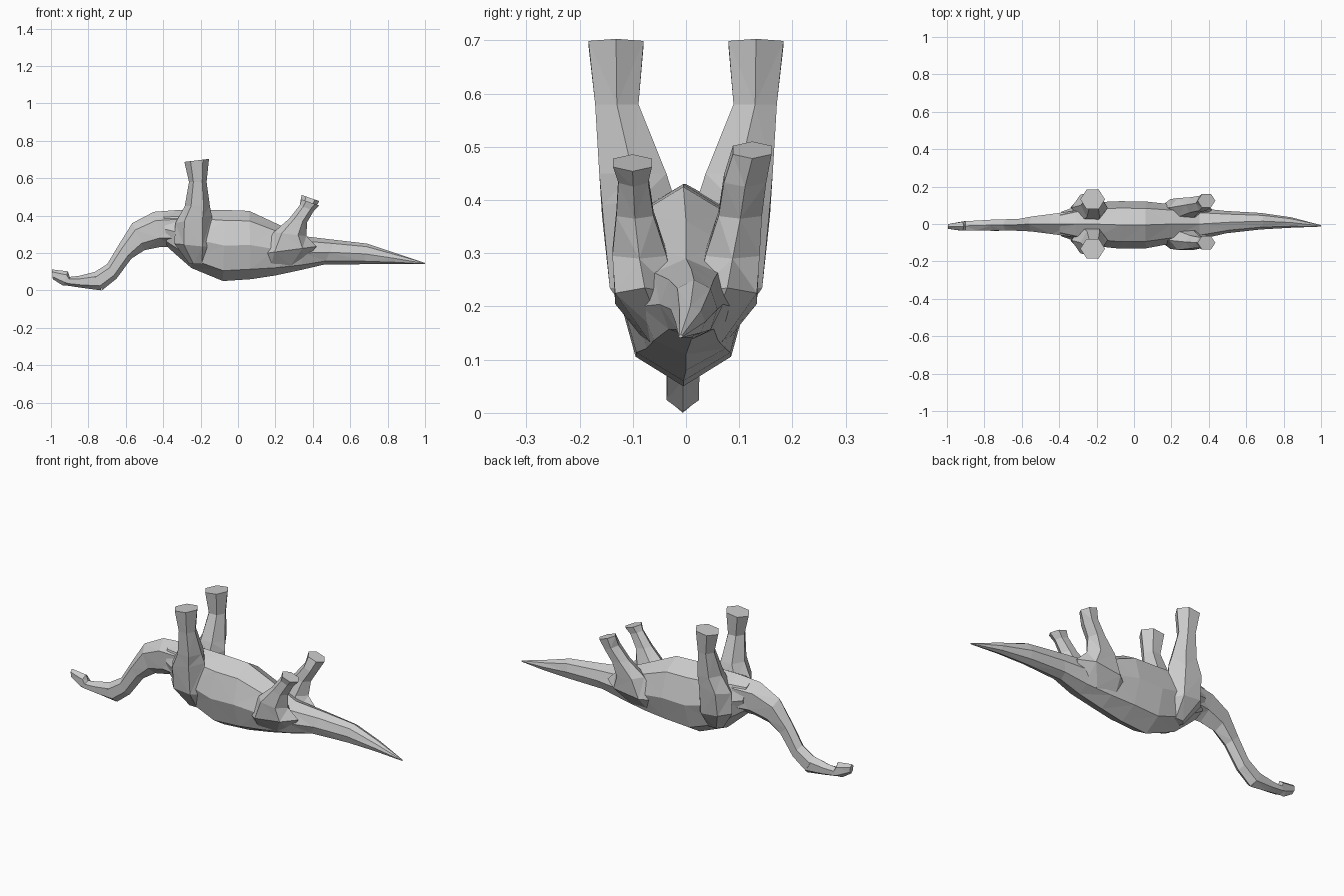
import bpy, bmesh, math
from mathutils import Vector


def loft(name, rings, sides):
    """Skin rings given as (centre, half axis u, half axis v), with flat caps."""
    bm = bmesh.new()
    loops = []
    for c, u, v in rings:
        loops.append([bm.verts.new(c + u * math.cos(a) + v * math.sin(a))
                      for a in (2 * math.pi * i / sides for i in range(sides))])
    for a, b in zip(loops, loops[1:]):
        for i in range(sides):
            j = (i + 1) % sides
            bm.faces.new((a[i], a[j], b[j], b[i]))
    bm.faces.new(loops[0])
    bm.faces.new(loops[-1])
    bmesh.ops.triangulate(bm, faces=bm.faces[:])
    bmesh.ops.recalc_face_normals(bm, faces=bm.faces[:])
    mesh = bpy.data.meshes.new(name)
    bm.to_mesh(mesh)
    bm.free()
    ob = bpy.data.objects.new(name, mesh)
    bpy.context.collection.objects.link(ob)
    return ob


def spine(name, stations, sides=8):
    """Stations: upper x, z, lower x, z, half width, y offset."""
    rings = []
    for xt, zt, xb, zb, w, y in stations:
        t, b = Vector((xt, y, zt)), Vector((xb, y, zb))
        rings.append(((t + b) / 2, (t - b) / 2, Vector((0, w, 0))))
    return loft(name, rings, sides)


def leg(name, stations, side, sides=6):
    """Stations: x min, x max, inner y, outer y, z, rise of the +x edge."""
    rings = []
    for x0, x1, yi, yo, z, rise in stations:
        rings.append((Vector(((x0 + x1) / 2, side * (yi + yo) / 2, z)),
                      Vector(((x1 - x0) / 2, 0, rise)),
                      Vector((0, (yo - yi) / 2 * 1.12, 0))))
    return loft(name, rings, sides)


# Trunk and tail of the overturned animal
spine("body_and_tail", [
    (-0.40, 0.42, -0.38, 0.235, 0.065, 0),
    (-0.31, 0.43, -0.33, 0.19, 0.09, 0),
    (-0.22, 0.43, -0.25, 0.12, 0.115, 0),
    (-0.07, 0.43, -0.08, 0.05, 0.127, -0.005),
    (0.06, 0.425, 0.07, 0.06, 0.125, -0.005),
    (0.20, 0.36, 0.20, 0.08, 0.105, 0),
    (0.35, 0.29, 0.34, 0.11, 0.085, 0),
    (0.52, 0.27, 0.46, 0.138, 0.06, 0.01),
    (0.69, 0.25, 0.67, 0.14, 0.044, 0.015),
    (0.84, 0.20, 0.84, 0.142, 0.028, 0.008),
    (1.00, 0.147, 1.00, 0.141, 0.004, -0.01)])

# Drooping neck
spine("neck", [
    (-0.32, 0.43, -0.34, 0.23, 0.08, 0),
    (-0.45, 0.42, -0.41, 0.233, 0.062, 0),
    (-0.565, 0.36, -0.50, 0.215, 0.046, 0),
    (-0.64, 0.24, -0.57, 0.17, 0.036, -0.005),
    (-0.70, 0.14, -0.65, 0.062, 0.035, -0.005),
    (-0.78, 0.09, -0.725, 0.002, 0.035, -0.006)], 6)

# Head with a raised snout tip
spine("head", [
    (-0.76, 0.10, -0.73, 0.00, 0.034, -0.006),
    (-0.85, 0.078, -0.83, 0.013, 0.03, -0.008),
    (-0.90, 0.072, -0.91, 0.025, 0.029, -0.01),
    (-0.91, 0.102, -0.935, 0.025, 0.027, -0.012),
    (-0.995, 0.112, -0.99, 0.06, 0.015, -0.013)], 6)

for side, label in ((-1, "right"), (1, "left")):
    s = 0.012 * side  # hind legs lean slightly to one side
    # Tall front legs
    leg("front_leg_" + label, [
        (-0.26, -0.17, 0.02, 0.08, 0.14, 0),
        (-0.34, -0.14, 0.03, 0.145, 0.24, -0.01),
        (-0.335, -0.14, 0.015, 0.16, 0.38, 0.02),
        (-0.285, -0.15, 0.035, 0.165, 0.45, 0),
        (-0.262, -0.168, 0.088, 0.172, 0.58, 0),
        (-0.287, -0.155, 0.078, 0.185, 0.695, 0.008)], side)
    # Thigh flowing from the flank into the short leg and flared foot
    leg("hind_leg_" + label, [
        (0.12, 0.34, 0.01, 0.07, 0.13, 0.01),
        (0.12, 0.42, 0.02, 0.135, 0.215, 0.02),
        (0.19, 0.365, 0.035, 0.14, 0.30, -0.01),
        (0.275, 0.37, 0.06, 0.138 + s / 2, 0.375, -0.01),
        (0.33, 0.405, 0.07, 0.14 + s, 0.44, -0.015),
        (0.34, 0.435, 0.075 + s, 0.15 + s, 0.482 + s, -0.016)], side)
